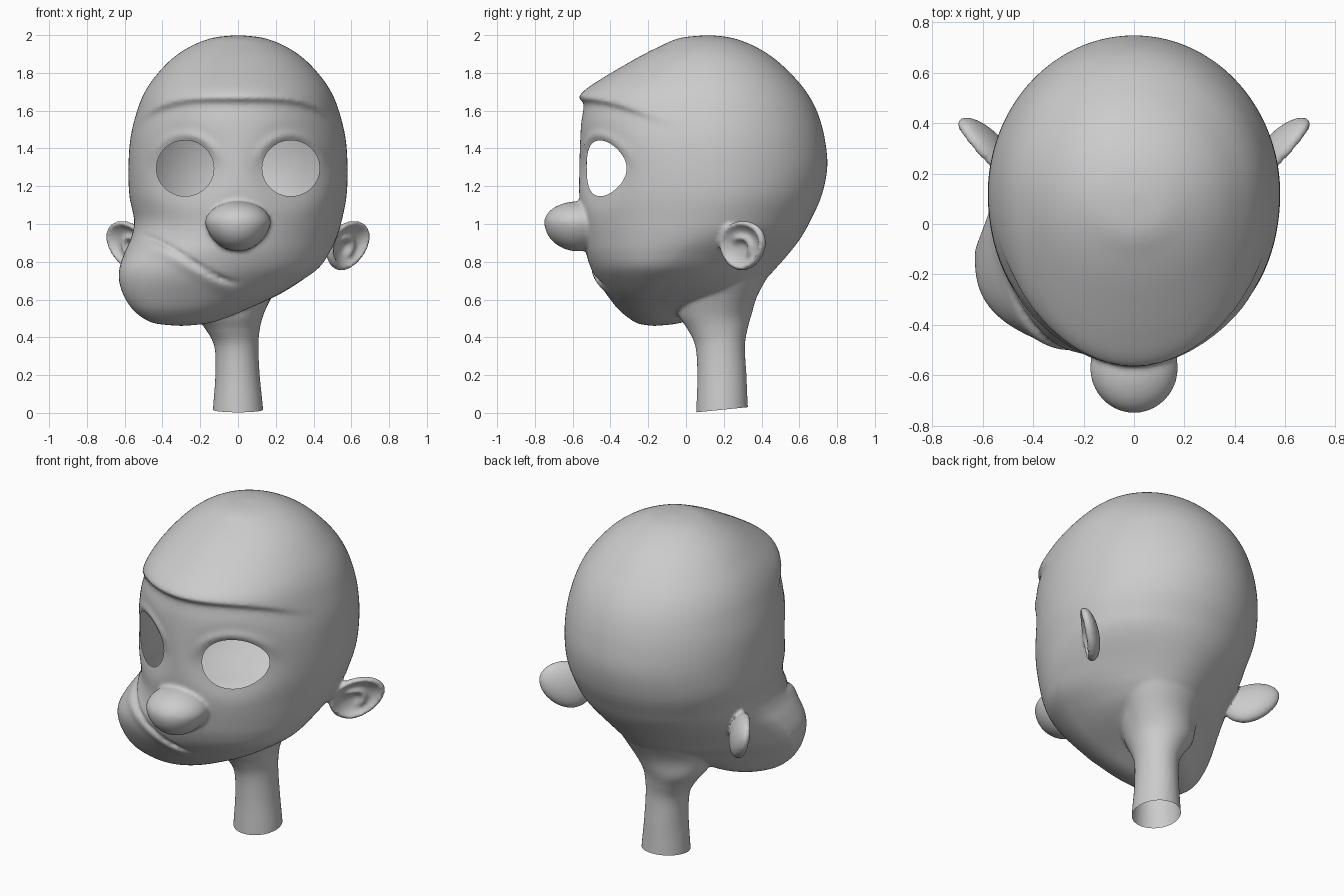
import bpy, bmesh, math
from mathutils import Vector

if "Cube" in bpy.data.objects:
    bpy.data.objects.remove(bpy.data.objects["Cube"])

SEG, SUB = 120, 9
EYE_X, EYE_Z, EYE_RX, EYE_RZ = 0.28, 1.295, 0.152, 0.148


def gauss(d, w):
    return math.exp(-(d / w) ** 2)


def ramp(v, a, b):
    t = max(0, min(1, (v - a) / (b - a)))
    return t * t * (3 - 2 * t)


def spline(keys, sub):
    # Catmull-Rom through the key rings
    out = []
    for i in range(len(keys) - 1):
        p = [keys[max(0, min(len(keys) - 1, i + k))] for k in (-1, 0, 1, 2)]
        for s in range(sub):
            t = s / sub
            out.append([0.5 * (2 * b + (c - a) * t + (2 * a - 5 * b + 4 * c - d) * t * t
                               + (3 * b - a - 3 * c + d) * t ** 3) for a, b, c, d in zip(*p)])
    out.append(list(keys[-1]))
    return out


def loft(bm, keys, shape=None):
    # rings given as z, left x, right x, front y, back y, y of greatest width
    rings = []
    for z, xl, xr, yf, yb, yw in spline(keys, SUB):
        cx, hx = (xl + xr) / 2, (xr - xl) / 2
        low = ramp(z, 1.0, 0.75) if shape else 0
        ring = []
        for k in range(SEG):
            a = 2 * math.pi * k / SEG
            s, c = math.sin(a), math.cos(a)
            back = max(0, s)
            x = cx * (1 - back * ramp(z, 0.48, 0.68)) + hx * c * (1 - 0.25 * low * back)
            if s < 0 and c < 0:
                s = -abs(s) ** (1 - 0.3 * low)
            y = yw + s * ((yb - yw) if s > 0 else (yw - yf))
            co = Vector((x, y, z))
            ring.append(bm.verts.new(shape(co) if shape else co))
        rings.append(ring)
    for a, b in zip(rings, rings[1:]):
        for k in range(SEG):
            j = (k + 1) % SEG
            bm.faces.new((a[k], a[j], b[j], b[k]))
    bm.faces.new(rings[0])
    bm.faces.new(rings[-1])


def mouth_z(x):
    t = min(1, max(0, (x + 0.5) / 0.48))
    return 0.935 - 0.245 * (0.45 * t + 0.55 * t * t * (3 - 2 * t))


def face_detail(co):
    x, y, z = co
    if y > 0.1:
        return co
    # eye sockets with a raised upper lid
    d = math.hypot((abs(x) - EYE_X) / EYE_RX, (z - EYE_Z) / EYE_RZ)
    if y < -0.1:
        y += 0.035 * math.exp(-(d / 1.25) ** 4)
        y -= 0.018 * gauss(d - 1.18, 0.16) * ramp(z, EYE_Z - 0.02, EYE_Z + 0.14)
    # brow ledge
    zb = 1.672 - 0.10 * min(1.2, abs(x) / 0.5) ** 4
    up = z - zb
    fade = max(0, min(1, (0.0 - y) / 0.25))
    if up > 0:
        y -= 0.028 * fade * gauss(up, 0.10)
    else:
        y += 0.012 * fade * gauss(up, 0.09) - 0.04 * fade * gauss(up, 0.022)
    # slanted mouth crease with a slight lower lip
    if -0.53 < x < 0.02 and y < -0.1:
        m = z - mouth_z(x)
        f = min(1, (x + 0.53) / 0.06, (0.02 - x) / 0.12)
        y += f * (0.03 * gauss(m, 0.013) - 0.010 * gauss(m + 0.04, 0.04))
    return Vector((x, y, z))


bm = bmesh.new()

# skull, face and sideways jaw
loft(bm, [
    (2.0, -.001, .001, .119, .121, .12),
    (1.985, -.135, .135, -.03, .245, .12),
    (1.94, -.252, .252, -.14, .365, .12),
    (1.87, -.355, .355, -.275, .475, .12),
    (1.77, -.447, .447, -.435, .58, .12),
    (1.68, -.503, .503, -.535, .65, .12),
    (1.58, -.54, .54, -.552, .70, .12),
    (1.45, -.57, .57, -.56, .735, .12),
    (1.30, -.58, .58, -.565, .748, .12),
    (1.15, -.575, .575, -.565, .718, .12),
    (1.02, -.55, .55, -.55, .66, .09),
    (.93, -.565, .523, -.54, .61, .04),
    (.85, -.60, .485, -.53, .55, -.03),
    (.77, -.627, .43, -.505, .48, -.09),
    (.70, -.63, .335, -.47, .41, -.12),
    (.62, -.605, .2, -.415, .29, -.15),
    (.55, -.56, .05, -.36, .14, -.16),
    (.50, -.50, -.07, -.30, .04, -.16),
    (.472, -.43, -.17, -.25, -.05, -.16),
    (.46, -.301, -.3, -.171, -.17, -.17)], face_detail)

# neck
loft(bm, [
    (-.10, -.14, .14, .05, .34, .19),
    (.03, -.132, .132, .055, .328, .19),
    (.20, -.12, .115, .06, .32, .19),
    (.35, -.125, .108, .05, .312, .19),
    (.44, -.17, .115, .01, .325, .18),
    (.52, -.23, .135, -.04, .347, .17),
    (.62, -.26, .18, -.05, .378, .17),
    (.75, -.28, .25, 0, .45, .2),
    (.90, -.24, .24, .05, .54, .25),
    (1.0, -.1, .1, .15, .4, .27)])

# nose: round and wider at the top
for v in bmesh.ops.create_uvsphere(bm, u_segments=40, v_segments=24, radius=1)['verts']:
    x, y, z = v.co
    w = 1 + 0.12 * z * (1 if z < 0 else -0.3)
    v.co = (0.175 * x * w, -0.57 + 0.18 * y, 1.01 + (0.11 if z > 0 else 0.155) * z)

# ears: dished discs with an inner ridge, mirrored
u, n, t = Vector((.66, .75, 0)), Vector((.75, -.66, 0)), Vector((.25, .02, .97))
for side in (1, -1):
    for v in bmesh.ops.create_uvsphere(bm, u_segments=48, v_segments=40, radius=1)['verts']:
        a, b, c = v.co
        r = math.hypot(a, b)
        depth = 0.045 * c if c > 0 else 0.065 * c
        if c > 0:
            depth -= 0.075 * max(0, 1 - (r / 0.85) ** 2) ** 0.7
            depth += 0.03 * gauss(math.hypot(a + .1, b + .1) - .4, .13) * ramp(a + b, -.5, .1)
        p = Vector((.582, .298, .885)) + u * a * .155 * (1 + .12 * b) + t * b * .136 + n * depth
        v.co = (side * p.x, p.y, p.z)

bmesh.ops.remove_doubles(bm, verts=bm.verts, dist=1e-5)
bmesh.ops.recalc_face_normals(bm, faces=bm.faces)
mesh = bpy.data.meshes.new("head")
bm.to_mesh(mesh)
bm.free()
head = bpy.data.objects.new("head", mesh)
bpy.context.collection.objects.link(head)
bpy.context.view_layer.objects.active = head
head.select_set(True)

# blend the parts into one skin
rm = head.modifiers.new("blend", 'REMESH')
rm.mode = 'VOXEL'
rm.voxel_size = 0.011
sm = head.modifiers.new("soften", 'SMOOTH')
sm.factor, sm.iterations = 0.5, 5

# eye opening cutters
cutters = []
for side in (1, -1):
    bpy.ops.mesh.primitive_cylinder_add(vertices=64, radius=1, depth=1,
                                        location=(side * EYE_X, -0.6, EYE_Z),
                                        rotation=(math.pi / 2, 0, 0))
    cut = bpy.context.object
    cut.name = "eye_cutter"
    cut.scale = (EYE_RX, EYE_RZ, 1)
    cut.hide_render = True
    md = head.modifiers.new("eye", 'BOOLEAN')
    md.operation, md.solver, md.object = 'DIFFERENCE', 'EXACT', cut
    cutters.append(cut)

bpy.context.view_layer.update()
evaluated = head.evaluated_get(bpy.context.evaluated_depsgraph_get())
final = bpy.data.meshes.new_from_object(evaluated)
head.modifiers.clear()
head.data = final
for cut in cutters:
    bpy.data.objects.remove(cut)

# open the eye holes and the neck end, leaving a hollow shell
bm = bmesh.new()
bm.from_mesh(final)


def on_eye_wall(v):
    e = math.hypot((abs(v.co.x) - EYE_X) / EYE_RX, (v.co.z - EYE_Z) / EYE_RZ)
    return abs(e - 1) < 0.006 and v.co.y < 0


walls = [f for f in bm.faces if all(on_eye_wall(v) for v in f.verts)]
bmesh.ops.delete(bm, geom=walls, context='FACES')
bmesh.ops.bisect_plane(bm, geom=bm.verts[:] + bm.edges[:] + bm.faces[:],
                       plane_co=(0, .055, .003), plane_no=(0, -.1, 1), clear_inner=True)
bm.to_mesh(final)
bm.free()

bpy.ops.object.select_all(action='DESELECT')
head.select_set(True)
bpy.context.view_layer.objects.active = head
bpy.ops.object.shade_smooth_by_angle(angle=math.radians(50))
